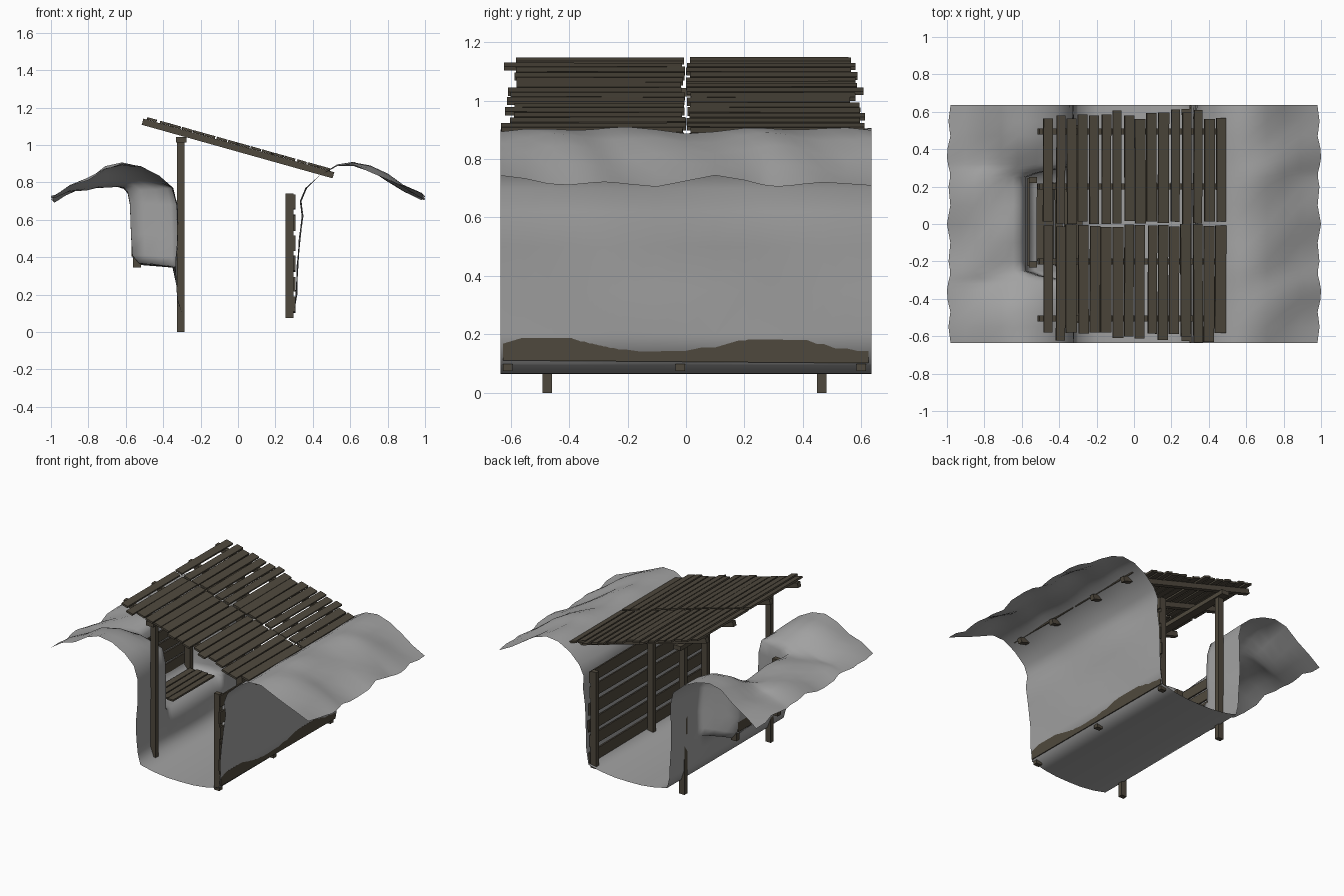
import bpy, bmesh, math, random
from mathutils import Matrix, Vector

if "Cube" in bpy.data.objects:
    bpy.data.objects.remove(bpy.data.objects["Cube"])
random.seed(4)


def material(name, col):
    m = bpy.data.materials.new(name)
    m.diffuse_color = (*col, 1)
    m.use_nodes = True
    m.node_tree.nodes["Principled BSDF"].inputs["Base Color"].default_value = m.diffuse_color
    return m


EARTH = material("grey earth", (0.36, 0.36, 0.36))
WOOD = material("weathered wood", (0.078, 0.066, 0.047))
R = random.uniform


def add_box(bm, loc, size, rot=(0, 0, 0)):
    m = Matrix.Translation(loc)
    for ang, axis in zip(rot, "XYZ"):
        m = m @ Matrix.Rotation(ang, 4, axis)
    bmesh.ops.create_cube(bm, size=1, matrix=m @ Matrix.Diagonal((*size, 1)))


def finish(bm, name, mat):
    me = bpy.data.meshes.new(name)
    bm.to_mesh(me)
    bm.free()
    me.materials.append(mat)
    ob = bpy.data.objects.new(name, me)
    bpy.context.collection.objects.link(ob)
    return ob


def boxes(name, items):
    bm = bmesh.new()
    for it in items:
        add_box(bm, *it)
    return finish(bm, name, WOOD)


# Trench ground: cross-section swept along y, left wall blends into a niche
MOUND = [(-.98, .715), (-.9, .765), (-.8, .805), (-.71, .87), (-.62, .9), (-.52, .885), (-.42, .835)]
WALL = [(-.35, .77), (-.325, .68), (-.325, .52), (-.33, .40), (-.33, .36), (-.33, .34)]
MOUND_DIP = [(-.98, .715), (-.92, .75), (-.85, .77), (-.77, .785), (-.69, .785), (-.645, .785), (-.61, .775)]
NICHE = [(-.59, .75), (-.578, .69), (-.572, .52), (-.565, .41), (-.53, .365), (-.345, .345)]
REST = [(-.325, .25), (-.32, .17), (-.3, .1), (-.2, .078), (-.1, .066), (0, .064), (.1, .066), (.2, .078),
        (.3, .1), (.312, .2), (.318, .35), (.33, .5), (.345, .62), (.335, .7), (.365, .77), (.44, .84),
        (.53, .89), (.62, .9), (.71, .87), (.8, .825), (.89, .77), (.98, .72)]


def smooth(a, b, v):
    t = min(1, max(0, (v - a) / (b - a)))
    return t * t * (3 - 2 * t)


def mix(p, q, w):
    return (p[0] + (q[0] - p[0]) * w, p[1] + (q[1] - p[1]) * w)


def section(y):
    a = abs(y)
    w = smooth(.32, .25, a)
    dip = smooth(.5, .22, a)
    pts = []
    for p, q in zip(MOUND, MOUND_DIP):
        x = mix(p, q, w)[0]
        pts.append((x, mix(p, q, dip)[1]))
    pts += [mix(p, q, w) for p, q in zip(WALL, NICHE)]
    pts += REST
    out = []
    for x, z in pts:
        k = smooth(.4, .8, abs(x))
        z += k * .012 * (math.sin(9 * y + 7 * x) + math.sin(17 * y - 13 * x))
        if abs(x) > .97:
            x += math.copysign(.004 + .016 * math.cos(17 * y), x)
        elif abs(x) < .4 and z > .1:
            x += .005 * math.sin(8 * y + 11 * z)
        out.append(Vector((x, y, z)))
    return out


ys = [-.635, -.55, -.47, -.4, -.35, -.32, -.305, -.29, -.275, -.25, -.2, -.1]
ys = ys + [0] + [-v for v in reversed(ys)]
bm = bmesh.new()
rows = [[bm.verts.new(p) for p in section(y)] for y in ys]
for r0, r1 in zip(rows, rows[1:]):
    for i in range(len(r0) - 1):
        bm.faces.new((r0[i], r0[i + 1], r1[i + 1], r1[i]))
for f in bm.faces:
    f.smooth = True
finish(bm, "trench_ground", EARTH)

# Sloping roof: two rows of planks over rafters
TILT = math.atan(.275 / .98)


def roof_z(x, drop):
    return 1.0145 - x * math.tan(TILT) - drop / math.cos(TILT)


planks = []
for row in (-1, 1):
    for i in range(16):
        x = -.457 + i * .0613 + R(-.004, .004)
        outer, inner = R(.575, .635), R(.0, .018)
        if row == 1:
            outer -= .02
        planks.append(((x, row * (outer + inner) / 2, roof_z(x, .008)),
                       (R(.046, .06), outer - inner, .013), (0, TILT + R(-.02, .02), R(-.006, .006))))
boxes("roof_planks", planks)
boxes("roof_rafters", [((0, y, roof_z(0, .032)), (1.06, .032, .034), (0, TILT, 0))
                       for y in (-.505, -.2, .2, .495)])

# Tall left posts and the beam they carry
boxes("left_posts", [((-.305, y, .51), (.04, .032, 1.02)) for y in (-.475, .465)])
boxes("left_beam", [((-.303, 0, 1.028), (.056, 1.06, .03))])

# Right wall: posts with horizontal boards behind
boxes("right_posts", [((.275, y, .407), (.042, .032, .665)) for y in (-.61, -.02, .6)])
boxes("right_wall_boards", [((.302, R(-.01, .01), .145 + .11 * i), (.01, 1.25, R(.07, .085)), (R(-.008, .008), 0, 0))
                            for i in range(6)])

# Niche: posts, back boards and seat planks
boxes("niche_posts", [((-.54, y, .54), (.042, .034, .39)) for y in (-.215, .235)])
boxes("niche_back_boards", [((-.565, .01, .44 + .083 * i), (.01, .47, .068), (R(-.015, .015), 0, 0))
                            for i in range(4)])
boxes("niche_seat_planks", [((-.5 + .049 * i, R(-.01, .01), .378), (.042, R(.41, .45), .012), (0, 0, R(-.01, .01)))
                            for i in range(4)])
